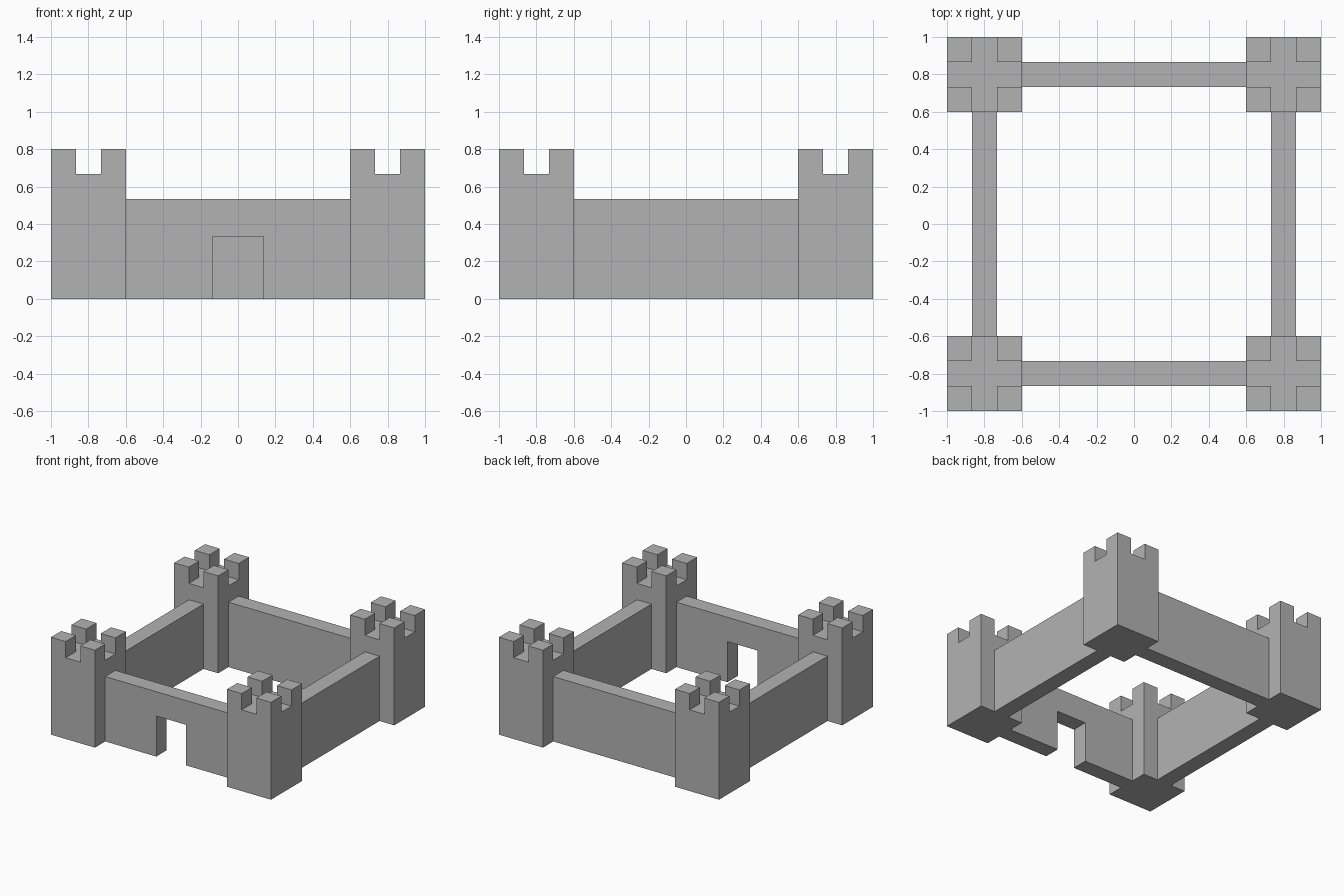
import bpy
import bmesh
from math import pi
from mathutils import Matrix

cube = bpy.data.objects.get("Cube")
if cube:
    bpy.data.objects.remove(cube, do_unlink=True)

CENTRE = 0.8          # distance of towers and walls from the middle
TOWER = 0.4           # tower width
UNIT = TOWER / 3      # battlement block size and wall thickness
TOWER_FLOOR = 0.667
WALL_HEIGHT = 0.533
WALL_HALF = CENTRE - TOWER / 2
GATE_HALF, GATE_HEIGHT = 0.136, 0.333

stone = bpy.data.materials.new("grey stone")
stone.use_nodes = True
colour = (0.45, 0.45, 0.45, 1)
stone.diffuse_color = colour
stone.node_tree.nodes["Principled BSDF"].inputs["Base Color"].default_value = colour


def add_object(name, bm):
    bmesh.ops.recalc_face_normals(bm, faces=bm.faces)
    mesh = bpy.data.meshes.new(name)
    bm.to_mesh(mesh)
    bm.free()
    mesh.materials.append(stone)
    obj = bpy.data.objects.new(name, mesh)
    bpy.context.collection.objects.link(obj)
    return obj


def extrude(bm, faces, vector):
    result = bmesh.ops.extrude_face_region(bm, geom=faces)
    moved = [v for v in result["geom"] if isinstance(v, bmesh.types.BMVert)]
    bmesh.ops.translate(bm, verts=moved, vec=vector)
    return [f for f in result["geom"] if isinstance(f, bmesh.types.BMFace)]


# Tower: square shaft whose four top corners rise into battlement blocks
def add_tower(name, x, y):
    bm = bmesh.new()
    bmesh.ops.create_grid(bm, x_segments=3, y_segments=3, size=TOWER / 2)
    top = extrude(bm, bm.faces[:], (0, 0, TOWER_FLOOR))
    for face in top:
        c = face.calc_center_median()
        if abs(c.x) > UNIT / 2 and abs(c.y) > UNIT / 2:
            extrude(bm, [face], (0, 0, UNIT))
            bm.faces.remove(face)
    add_object(name, bm).location = (x, y, 0)


# Wall: upright outline extruded to its thickness, then turned to its side
def add_wall(name, outline, angle):
    bm = bmesh.new()
    face = bm.faces.new([bm.verts.new((x, -CENTRE - UNIT / 2, z)) for x, z in outline])
    extrude(bm, [face], (0, UNIT, 0))
    bm.transform(Matrix.Rotation(angle, 4, "Z"))
    add_object(name, bm)


for side, x in (("left", CENTRE), ("right", -CENTRE)):
    for end, y in (("front", -CENTRE), ("back", CENTRE)):
        add_tower(f"{end}_{side}_tower", x, y)

plain = [(-WALL_HALF, 0), (WALL_HALF, 0), (WALL_HALF, WALL_HEIGHT), (-WALL_HALF, WALL_HEIGHT)]
gateway = [(-GATE_HALF, 0), (-GATE_HALF, GATE_HEIGHT), (GATE_HALF, GATE_HEIGHT), (GATE_HALF, 0)]

add_wall("front_gate_wall", plain[:1] + gateway + plain[1:], 0)
for i, name in enumerate(("left_wall", "back_wall", "right_wall"), 1):
    add_wall(name, plain, i * pi / 2)
